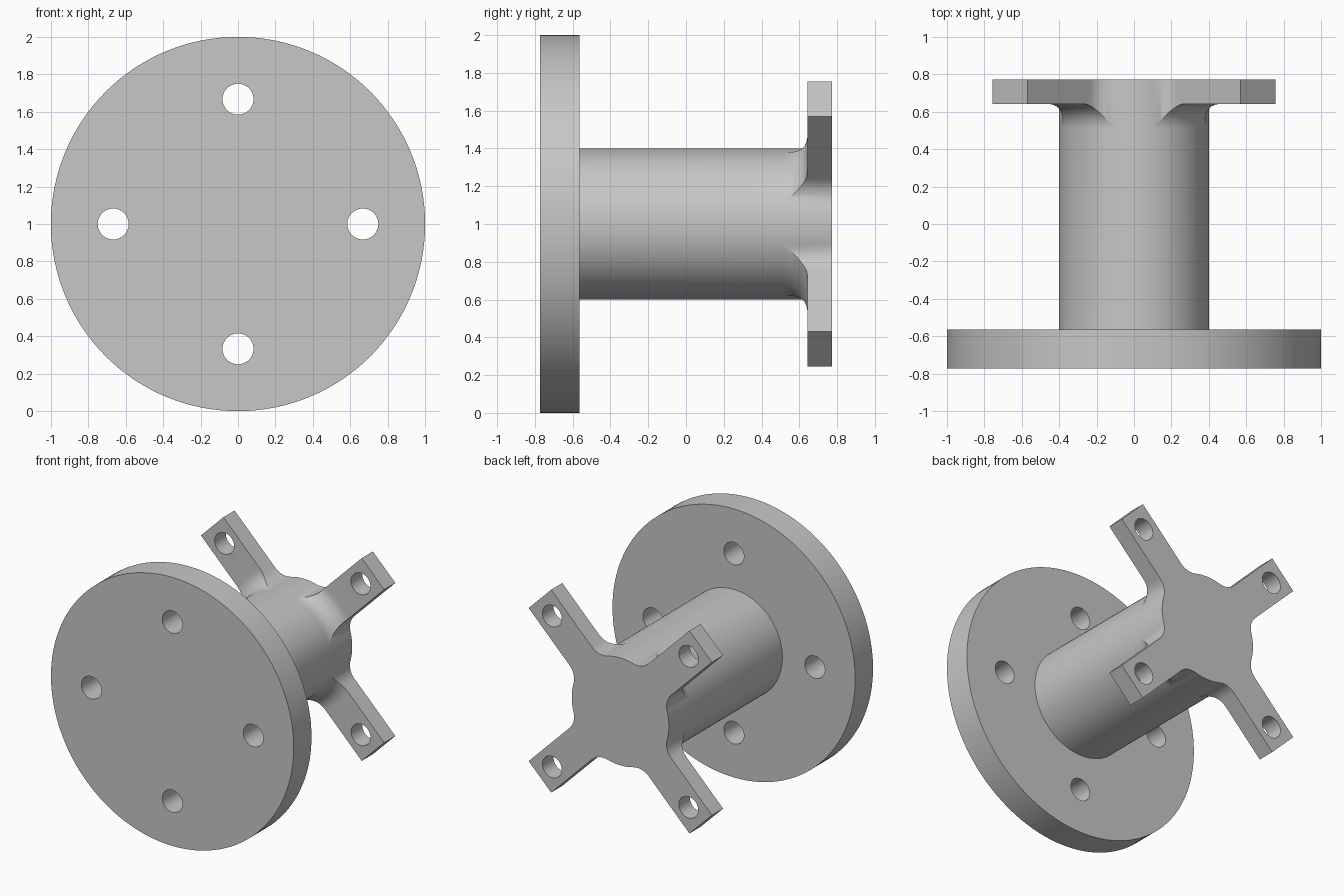
import bpy
import bmesh
from math import sin, cos, acos, atan2, hypot, pi, radians
from mathutils import Matrix

if "Cube" in bpy.data.objects:
    bpy.data.objects.remove(bpy.data.objects["Cube"], do_unlink=True)

CENTRE_Z = 1.0
FRONT, FLANGE_BACK = -0.773, -0.563
PLATE_FRONT, BACK = 0.642, 0.773
TUBE_R, FILLET = 0.4, 0.13
ARM_HALF, ARM_LEN = 0.131, 0.937

grey = bpy.data.materials.new("plain grey")
grey.use_nodes = True
colour = (0.57, 0.57, 0.57, 1)
grey.diffuse_color = colour
grey.node_tree.nodes["Principled BSDF"].inputs["Base Color"].default_value = colour


def make_object(name, bm):
    bmesh.ops.recalc_face_normals(bm, faces=bm.faces)
    mesh = bpy.data.meshes.new(name)
    bm.to_mesh(mesh)
    bm.free()
    obj = bpy.data.objects.new(name, mesh)
    bpy.context.collection.objects.link(obj)
    mesh.materials.append(grey)
    return obj


def add_cylinder(bm, radius, y0, y1, x=0, z=0, sides=48):
    place = Matrix.Translation((x, (y0 + y1) / 2, CENTRE_Z + z)) @ Matrix.Rotation(pi / 2, 4, "X")
    bmesh.ops.create_cone(bm, cap_ends=True, segments=sides, radius1=radius,
                          radius2=radius, depth=y1 - y0, matrix=place)


def drill(obj, radius, distance, start, y0, y1):
    """Cut four bolt holes on a circle, then smooth the curved walls."""
    bm = bmesh.new()
    for i in range(4):
        a = start + i * pi / 2
        add_cylinder(bm, radius, y0, y1, distance * cos(a), distance * sin(a), 32)
    cutter = make_object("hole_cutter", bm)
    mod = obj.modifiers.new("holes", "BOOLEAN")
    mod.operation, mod.solver, mod.object = "DIFFERENCE", "EXACT", cutter
    bpy.ops.object.select_all(action="DESELECT")
    obj.select_set(True)
    bpy.context.view_layer.objects.active = obj
    bpy.ops.object.modifier_apply(modifier=mod.name)
    bpy.data.objects.remove(cutter, do_unlink=True)
    bpy.ops.object.shade_smooth_by_angle(angle=radians(30))


# Round mounting flange
bm = bmesh.new()
add_cylinder(bm, 1.0, FRONT, FLANGE_BACK, sides=128)
flange = make_object("round_flange", bm)
drill(flange, 0.083, 0.667, 0, FRONT - 0.1, FLANGE_BACK + 0.1)

# Half outline of one arm, from tip to the middle of the gap
off = ARM_HALF + FILLET
along = ((TUBE_R + FILLET) ** 2 - off ** 2) ** 0.5
reach = ((TUBE_R + FILLET) ** 2 - ARM_HALF ** 2) ** 0.5
half = [(ARM_LEN, ARM_HALF * t) for t in (0, 0.5, 1)]
half += [(u, ARM_HALF) for u in (0.75, 0.6, reach, (reach + along) / 2)]
blend = atan2(off, along)
for i in range(13):
    a = -pi / 2 - (pi / 2 - blend) * i / 12
    half.append((along + FILLET * cos(a), off + FILLET * sin(a)))
for i in range(1, 7):
    a = blend + (pi / 4 - blend) * i / 6
    half.append((TUBE_R * cos(a), TUBE_R * sin(a)))
polar = [(atan2(v, u), hypot(u, v)) for u, v in half]
arm = [(-a, r) for a, r in reversed(polar[1:-1])] + polar
outline = [(a + pi / 4 + k * pi / 2, r) for k in range(4) for a, r in arm]

# Tube flaring into the four-armed plate, one column per outline point
bm = bmesh.new()
columns = []
for angle, radius in outline:
    grow = max(0, min(1, (radius - TUBE_R) / FILLET))
    limit = acos(1 - grow)
    if limit < 0.01:
        limit = 0
    profile = [(TUBE_R, FLANGE_BACK - 0.01)]
    for i in range(13):
        p = limit * i / 12
        profile.append((TUBE_R + FILLET * (1 - cos(p)), PLATE_FRONT - FILLET * (1 - sin(p))))
    profile += [(radius, profile[-1][1]), (radius, BACK)]
    columns.append([bm.verts.new((r * cos(angle), y, CENTRE_Z + r * sin(angle)))
                    for r, y in profile])
for i, col in enumerate(columns):
    prev = columns[i - 1]
    for j in range(len(col) - 1):
        bm.faces.new((prev[j], col[j], col[j + 1], prev[j + 1]))
bm.faces.new([c[0] for c in columns])
bm.faces.new([c[-1] for c in columns])
bmesh.ops.remove_doubles(bm, verts=bm.verts, dist=0.0001)
bmesh.ops.dissolve_degenerate(bm, edges=bm.edges, dist=0.0001)
spider = make_object("tube_with_four_arms", bm)
drill(spider, 0.08, 0.795, pi / 4, PLATE_FRONT - 0.08, BACK + 0.1)
